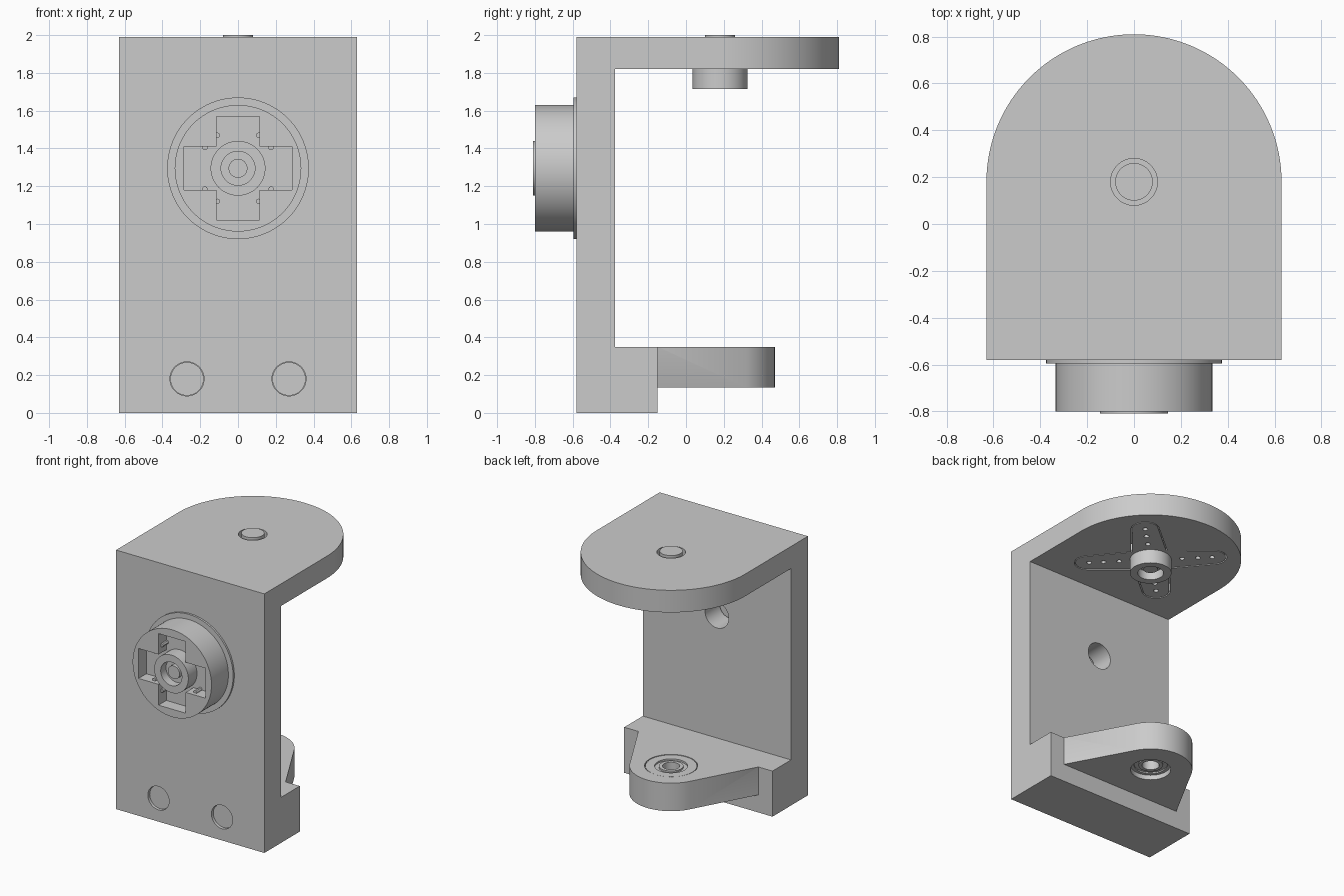
import bpy, bmesh, math
from mathutils import Matrix, Vector

default = bpy.data.objects.get("Cube")
if default:
    bpy.data.objects.remove(default, do_unlink=True)

grey = bpy.data.materials.new("light grey plastic")
grey.use_nodes = True
GREY = (0.6, 0.6, 0.6, 1)
grey.diffuse_color = GREY
grey.node_tree.nodes["Principled BSDF"].inputs["Base Color"].default_value = GREY

PIVOT = 0.18      # y of the vertical pivot axis
BOSS_Z = 1.295    # height of the front drive axis
TOP = 1.82        # underside of the top plate
UP = Matrix()
FRONT = Matrix.Rotation(math.radians(90), 4, "X")   # local z points to -y


def prism(name, outline, low, high, place=UP):
    """Extrude a flat outline along local z."""
    bm = bmesh.new()
    face = bm.faces.new([bm.verts.new((x, y, low)) for x, y in outline])
    ring = bmesh.ops.extrude_face_region(bm, geom=[face])["geom"]
    verts = [v for v in ring if isinstance(v, bmesh.types.BMVert)]
    bmesh.ops.translate(bm, verts=verts, vec=(0, 0, high - low))
    bmesh.ops.recalc_face_normals(bm, faces=bm.faces)
    bm.transform(place)
    mesh = bpy.data.meshes.new(name)
    bm.to_mesh(mesh)
    bm.free()
    mesh.materials.append(grey)
    obj = bpy.data.objects.new(name, mesh)
    bpy.context.collection.objects.link(obj)
    return obj


def arc(radius, start=0, end=360, steps=64, centre=(0, 0)):
    count = steps if end - start == 360 else steps + 1
    angles = [math.radians(start + (end - start) * i / steps) for i in range(count)]
    return [(centre[0] + radius * math.cos(a), centre[1] + radius * math.sin(a)) for a in angles]


def disc(name, radius, low, high, place=UP, steps=64):
    return prism(name, arc(radius, steps=steps), low, high, place)


def combine(obj, others, operation="DIFFERENCE"):
    """Apply booleans and remove the helper objects."""
    for other in others:
        mod = obj.modifiers.new("cut", "BOOLEAN")
        mod.operation, mod.solver, mod.object = operation, "EXACT", other
        bpy.context.view_layer.objects.active = obj
        bpy.ops.object.modifier_apply(modifier=mod.name)
        bpy.data.objects.remove(other, do_unlink=True)
    return obj


def at(x, y, z):
    return Matrix.Translation((x, y, z))


pivot = at(0, PIVOT, 0)
drive = at(0, 0, BOSS_Z) @ FRONT

# Bracket: a side profile run across the width, with a rounded top plate
profile = [(-0.58, 0), (-0.15, 0), (-0.15, 0.35), (-0.375, 0.35),
           (-0.375, TOP), (0.81, TOP), (0.81, 1.99), (-0.58, 1.99)]
across = Matrix(((0, 0, 1, 0), (1, 0, 0, 0), (0, 1, 0, 0), (0, 0, 0, 1)))
bracket = prism("bracket", profile, -0.63, 0.63, across)
rounded = [(-0.63, -0.58), (0.63, -0.58)] + arc(0.63, 0, 180, 96, (0, PIVOT))
combine(bracket, [prism("plan", rounded, -0.1, 2.1)], "INTERSECT")

# Tapered lower lug joined to the foot
lug = [(-0.51, -0.15), (-0.51, -0.2), (0.51, -0.2), (0.51, -0.15)] + arc(0.29, 28, 152, 48, (0, PIVOT))
combine(bracket, [prism("lug", lug, 0.135, 0.35)], "UNION")


# Horn outline: a tapered arm with a round tip
def arm(grow):
    return [(0, -0.13 - grow), (0.435, -0.09 - grow)] + \
        arc(0.09 + grow, -80, 80, 16, (0.435, 0)) + [(0.435, 0.09 + grow), (0, 0.13 + grow)]


def cross(name, grow, low, high):
    arms = [prism(name, arm(grow), low, high, pivot @ Matrix.Rotation(math.radians(45 + 90 * i), 4, "Z"))
            for i in range(4)]
    return combine(arms[0], arms[1:], "UNION")


# Holes and pockets in the bracket
cutters = [disc("shaft_hole", 0.1, TOP - 0.1, 2.1, pivot),
           cross("horn_pocket", 0.008, TOP - 0.05, TOP + 0.08),
           disc("drive_hole", 0.1, 0.3, 0.7, drive),
           disc("bearing_hole", 0.14, 0.1, 0.4, pivot),
           disc("bearing_seat", 0.185, 0.325, 0.4, pivot)]
for side in (-1, 1):
    cutters.append(disc("magnet_hole", 0.09, 0.55, 0.7, at(side * 0.27, 0, 0.18) @ FRONT))
combine(bracket, cutters)

# Drive boss with a cross-shaped socket
boss = disc("drive_boss", 0.335, 0.57, 0.80, drive, 96)
combine(boss, [disc("boss_flange", 0.375, 0.575, 0.595, drive, 96)], "UNION")
sockets = [prism("socket", [(-w, -h), (w, -h), (w, h), (-w, h)], 0.705, 0.9, drive)
           for w, h in ((0.285, 0.115), (0.115, 0.275))]
combine(boss, sockets + [disc("hub_space", 0.16, 0.705, 0.9, drive),
                         disc("stub_space", 0.1, 0.5, 0.75, drive)])

# Small ribs gripping the socket arms
for sx in (-1, 1):
    for sy in (-1, 1):
        for x, y in ((0.11, 0.175), (0.175, 0.11)):
            disc("socket_rib", 0.014, 0.7, 0.77, drive @ at(sx * x, sy * y, 0), 12)


# Horn hub: open collar, screw and shaft stub (local z = 0 at the arm face)
def hub(prefix, place):
    collar = disc(prefix + "_collar", 0.145, -0.02, 0.105, place)
    combine(collar, [disc("bore", 0.09, 0.04, 0.2, place)])
    disc(prefix + "_screw", 0.05, 0.03, 0.075, place, 32)
    disc(prefix + "_stub", 0.08, -0.18, -0.01, place)


hub("drive_horn", drive @ at(0, 0, 0.705))
hub("top_horn", at(0, PIVOT, TOP) @ Matrix.Rotation(math.pi, 4, "X"))

# Flush four-arm horn under the top plate, with screw holes
horn = cross("top_horn_arms", 0, TOP + 0.001, TOP + 0.07)
holes = []
for i in range(4):
    turn = Matrix.Rotation(math.radians(45 + 90 * i), 4, "Z")
    for reach in (0.22, 0.33, 0.43):
        holes.append(disc("screw_hole", 0.018, TOP - 0.1, TOP + 0.06, pivot @ turn @ at(reach, 0, 0), 16))
combine(horn, holes)

# Flanged bearing in the lug
outer = disc("bearing_outer_ring", 0.138, 0.17, 0.348, pivot)
combine(outer, [disc("bore", 0.115, 0.1, 0.4, pivot)])
flange = disc("bearing_flange", 0.18, 0.325, 0.348, pivot)
combine(flange, [disc("bore", 0.125, 0.3, 0.4, pivot)])
shield = disc("bearing_shield", 0.116, 0.18, 0.335, pivot)
combine(shield, [disc("bore", 0.07, 0.1, 0.4, pivot)])
inner = disc("bearing_inner_ring", 0.085, 0.17, 0.348, pivot)
combine(inner, [disc("bore", 0.06, 0.1, 0.4, pivot)])

# Magnets set just below the front face
for side, name in ((-1, "right_magnet"), (1, "left_magnet")):
    disc(name, 0.088, 0.54, 0.56, at(side * 0.27, 0, 0.18) @ FRONT)

# Smooth the round walls, keep edges sharp
for obj in bpy.context.scene.objects:
    obj.select_set(obj.type == "MESH")
bpy.context.view_layer.objects.active = bracket
bpy.ops.object.shade_smooth_by_angle(angle=math.radians(30))
